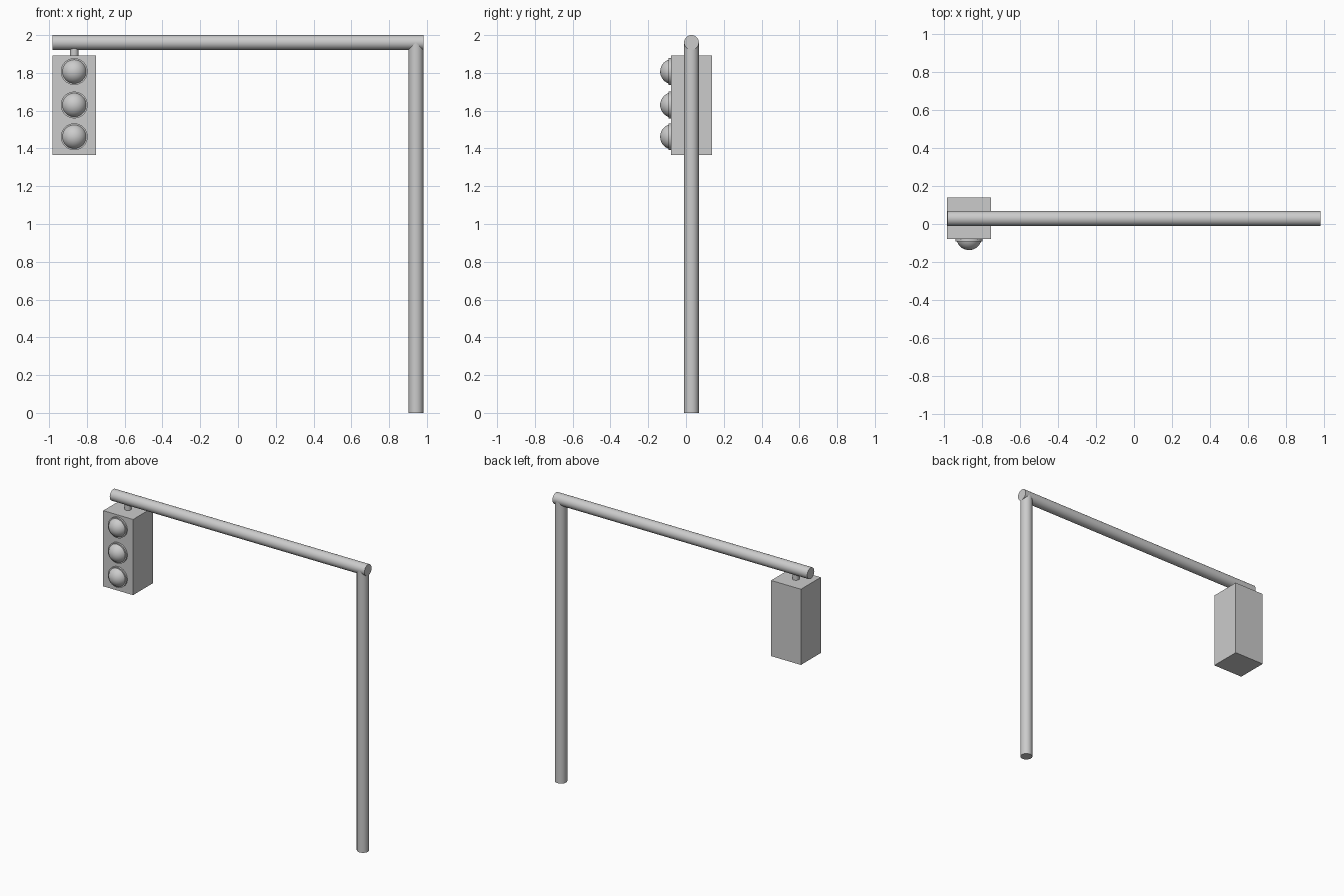
import bpy
from math import pi, radians

if "Cube" in bpy.data.objects:
    bpy.data.objects.remove(bpy.data.objects["Cube"])

Y = 0.029        # common depth centre of pole, arm and housing
R = 0.039        # tube radius
LX = -0.867      # signal head centre in x
FRONT = -0.08    # front face of the housing


def smooth(ob):
    bpy.ops.object.shade_smooth_by_angle(angle=radians(35))
    return ob


def tube(name, loc, radius, length, rot=(0, 0, 0)):
    bpy.ops.mesh.primitive_cylinder_add(vertices=32, radius=radius, depth=length,
                                        location=loc, rotation=rot)
    ob = bpy.context.object
    ob.name = name
    return smooth(ob)


# Upright pole, ending inside the arm
top = 2 - R
tube("pole", (0.942, Y, top / 2), R, top)

# Horizontal arm
tube("arm", (0, Y, top), R, 1.962, (0, pi / 2, 0))

# Short hanger between arm and housing
tube("hanger", (LX, Y, 1.91), 0.022, 0.08)

# Signal housing
bpy.ops.mesh.primitive_cube_add(size=1, location=(LX, Y, 1.628))
housing = bpy.context.object
housing.name = "housing"
housing.scale = (0.23, 0.218, 0.527)

# Three domed lenses, each in a thin rim
for label, z in (("top", 1.807), ("middle", 1.63), ("bottom", 1.462)):
    tube(label + "_rim", (LX, FRONT - 0.004, z), 0.071, 0.018, (pi / 2, 0, 0))
    bpy.ops.mesh.primitive_uv_sphere_add(segments=32, ring_count=16, radius=0.067,
                                         location=(LX, FRONT + 0.01, z))
    bpy.context.object.name = label + "_lens"
    smooth(bpy.context.object)
